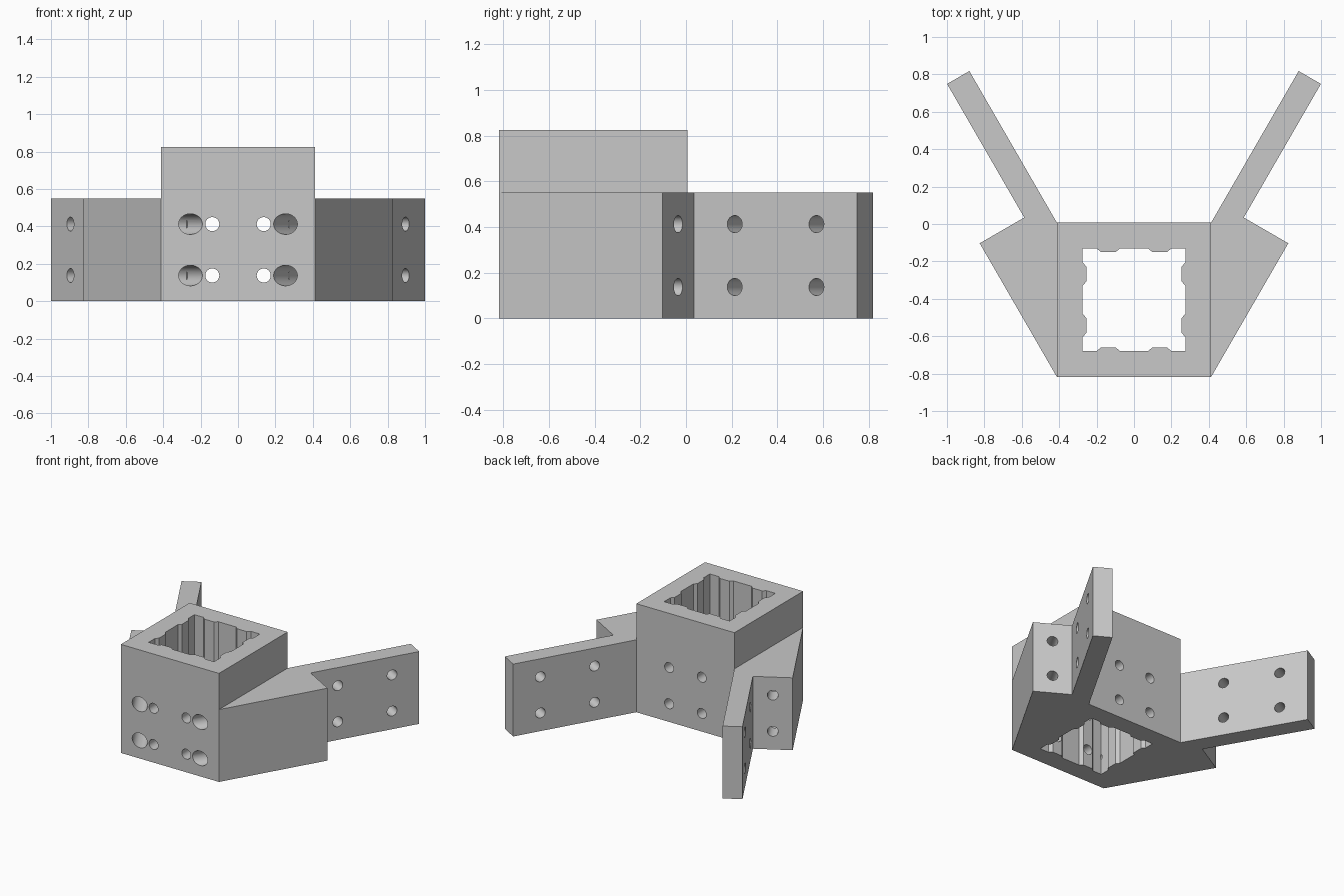
import bpy, bmesh, math
from mathutils import Vector, Matrix

cube = bpy.data.objects.get("Cube")
if cube:
    bpy.data.objects.remove(cube, do_unlink=True)

U = 0.0275                      # base module of the design
W, H = 15 * U, 20 * U           # half width of the block, wing height
FRONT = -0.8175
BACK = FRONT + 2 * W
ALONG = Vector((0.5, math.sqrt(0.75), 0))     # direction of a wing
INWARD = Vector((-ALONG.y, ALONG.x, 0))       # across a wing, towards the middle
ROWS = (5 * U, 15 * U)                        # heights of the hole rows
HOLE_R, BORE_R = 0.0375, 2 * U

grey = bpy.data.materials.new("plain_grey")
grey.use_nodes = True
grey.diffuse_color = (0.58, 0.58, 0.58, 1)
grey.node_tree.nodes["Principled BSDF"].inputs["Base Color"].default_value = grey.diffuse_color


def to_object(name, bm):
    bmesh.ops.recalc_face_normals(bm, faces=bm.faces[:])
    mesh = bpy.data.meshes.new(name)
    bm.to_mesh(mesh)
    bm.free()
    mesh.materials.append(grey)
    obj = bpy.data.objects.new(name, mesh)
    bpy.context.collection.objects.link(obj)
    return obj


def prism(name, outline, z0, z1):
    bm = bmesh.new()
    face = bm.faces.new([bm.verts.new((p[0], p[1], z0)) for p in outline])
    top = bmesh.ops.extrude_face_region(bm, geom=[face])["geom"]
    bmesh.ops.translate(bm, vec=(0, 0, z1 - z0),
                        verts=[v for v in top if isinstance(v, bmesh.types.BMVert)])
    return to_object(name, bm)


def drill(bm, a, b, r):
    axis = b - a
    turn = Vector((0, 0, 1)).rotation_difference(axis).to_matrix().to_4x4()
    bmesh.ops.create_cone(bm, cap_ends=True, segments=40, radius1=r, radius2=r,
                          depth=axis.length,
                          matrix=Matrix.Translation((a + b) / 2) @ turn)


def combine(target, tool, operation):
    mod = target.modifiers.new("combine", "BOOLEAN")
    mod.operation, mod.solver, mod.object = operation, "EXACT", tool
    tool.hide_render = True
    bpy.context.view_layer.update()
    graph = bpy.context.evaluated_depsgraph_get()
    result = bpy.data.meshes.new_from_object(target.evaluated_get(graph))
    target.modifiers.clear()
    target.data = result
    bpy.data.objects.remove(tool, do_unlink=True)


# Central square block
bracket = prism("corner_bracket", [(-W, FRONT), (W, FRONT), (W, BACK), (-W, BACK)], 0, 2 * W)

# Angled wings: thick shoulder, ledge and thin arm
shoulder_front = Vector((W, FRONT, 0))
shoulder_back = shoulder_front + ALONG * 2 * W
ledge = shoulder_back + INWARD * 10 * U
arm_tip = ledge + ALONG * 2 * W
arm_inner = arm_tip + INWARD * 5 * U
root = W - 2 * U
outline = [(root, FRONT), shoulder_front, shoulder_back, ledge, arm_tip, arm_inner,
           (W, BACK), (root, BACK)]
for side in (1, -1):
    wing = prism("wing", [(side * p[0], p[1]) for p in outline], 0, H)
    combine(bracket, wing, "UNION")

# Square socket with two shallow ribs on each wall
wall = [(-10 * U, 0)]
for rib in (-5 * U, 5 * U):
    wall += [(rib - 0.0625, 0), (rib - 0.04, 0.02), (rib + 0.04, 0.02), (rib + 0.0625, 0)]
socket = []
for k in range(4):
    spin = Matrix.Rotation(k * math.pi / 2, 3, "Z")
    for x, d in wall:
        socket.append(spin @ Vector((x, d - 10 * U, 0)) + Vector((0, FRONT + W, 0)))
combine(bracket, prism("socket_cutter", socket, -0.1, 1), "DIFFERENCE")

# Screw holes: through the block, lengthwise through the shoulders, across the arms
through, narrow, wide = bmesh.new(), bmesh.new(), bmesh.new()
for side in (1, -1):
    flip = Matrix.Diagonal((side, 1, 1))
    for z in ROWS:
        up = Vector((0, 0, z))
        x = Vector((side * 5 * U, 0, z))
        drill(through, x + Vector((0, FRONT - 0.1, 0)), x + Vector((0, BACK + 0.1, 0)), HOLE_R)
        mid = (shoulder_back + ledge) / 2 + up
        drill(narrow, flip @ (mid + ALONG * 0.1), flip @ (mid - ALONG * 0.3), HOLE_R)
        drill(wide, flip @ (mid - ALONG * 5 * U), flip @ (mid - ALONG * 1.1), BORE_R)
        for step in (7.5 * U, 22.5 * U):
            spot = ledge + ALONG * step + up
            drill(through, flip @ (spot - INWARD * 0.05), flip @ (spot + INWARD * 0.19), HOLE_R)
for name, bm in (("through", through), ("narrow", narrow), ("wide", wide)):
    combine(bracket, to_object(name + "_hole_cutter", bm), "DIFFERENCE")

# Smooth bores, crisp edges
bpy.ops.object.select_all(action="DESELECT")
bracket.select_set(True)
bpy.context.view_layer.objects.active = bracket
bpy.ops.object.shade_smooth_by_angle(angle=math.radians(25))
